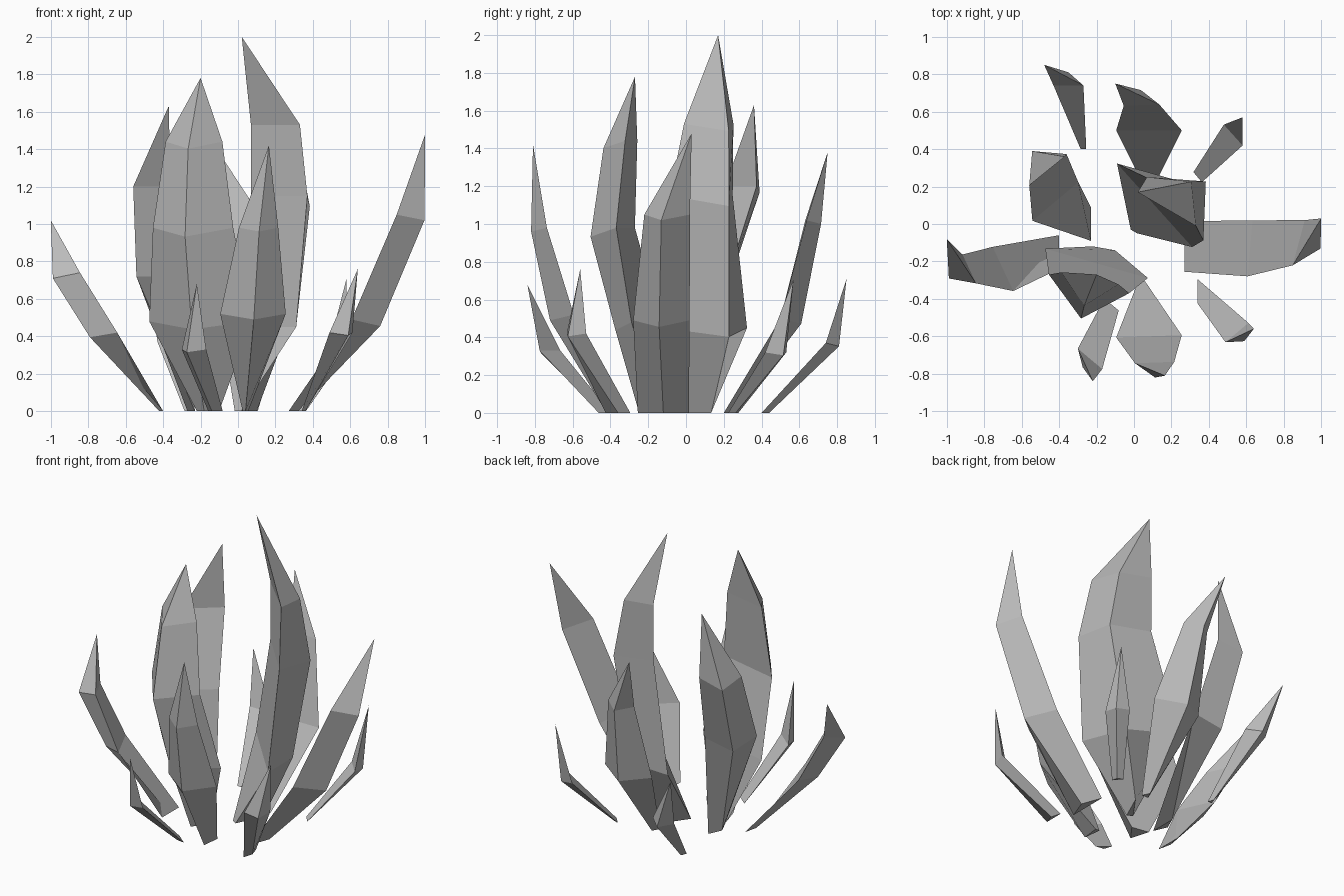
import bpy
import bmesh
from math import cos, sin, radians
from mathutils import Vector

cube = bpy.data.objects.get("Cube")
if cube:
    bpy.data.objects.remove(cube, do_unlink=True)

# One grey stone colour for every shard
grey = bpy.data.materials.new("stone_grey")
grey.use_nodes = True
grey.diffuse_color = (0.5, 0.5, 0.5, 1)
shader = next(n for n in grey.node_tree.nodes if n.type == "BSDF_PRINCIPLED")
shader.inputs["Base Color"].default_value = grey.diffuse_color
shader.inputs["Roughness"].default_value = 0.8


def section(bm, x, y, z, width, depth, facing):
    """Triangular cross-section: two side edges and a ridge pointing outward."""
    centre = Vector((x, y, z))
    out = Vector((cos(radians(facing)), sin(radians(facing)), 0))
    side = Vector((-out.y, out.x, 0)) * width / 2
    ridge = centre + out * depth - Vector((0, 0, depth * 0.25 if z else 0))
    return [bm.verts.new(p) for p in (centre - side, ridge, centre + side)]


def shard(name, sections, tip):
    """Loft a low-poly blade through its sections and close it in a point."""
    bm = bmesh.new()
    rings = [section(bm, *s) for s in sections]
    bm.faces.new(reversed(rings[0]))
    for low, high in zip(rings, rings[1:]):
        for i in range(3):
            j = (i + 1) % 3
            bm.faces.new((low[i], low[j], high[j], high[i]))
    point = bm.verts.new(tip)
    last = rings[-1]
    for i in range(3):
        bm.faces.new((last[i], last[(i + 1) % 3], point))
    bmesh.ops.recalc_face_normals(bm, faces=bm.faces)
    mesh = bpy.data.meshes.new(name)
    bm.to_mesh(mesh)
    bm.free()
    mesh.materials.append(grey)
    obj = bpy.data.objects.new(name, mesh)
    bpy.context.collection.objects.link(obj)
    return obj


# Sections are (x, y, z, width, ridge depth, facing angle), from the ground up

# Tall inner shards
shard("tall_centre_shard",
      [(0, -0.04, 0, 0.04, 0.2, 60), (0.11, 0.1, 0.45, 0.6, 0.19, 42),
       (0.22, 0.08, 1.15, 0.45, 0.22, 42), (0.2, 0.12, 1.53, 0.37, 0.15, 45)],
      (0.02, 0.17, 2))
shard("tall_front_shard",
      [(-0.16, -0.13, 0, 0.12, 0.12, -100), (-0.2, -0.21, 0.48, 0.57, 0.17, -106),
       (-0.24, -0.32, 0.98, 0.44, 0.19, -103), (-0.235, -0.29, 1.44, 0.31, 0.15, -102)],
      (-0.2, -0.27, 1.78))
shard("tall_left_back_shard",
      [(-0.23, 0, 0, 0.18, 0.04, 180), (-0.42, 0.12, 0.72, 0.32, 0.14, 130),
       (-0.46, 0.29, 1.2, 0.26, 0.13, 130)],
      (-0.37, 0.36, 1.63))

# Medium leaning shards
shard("right_side_shard",
      [(0.27, -0.12, 0, 0.27, 0.05, 0), (0.62, -0.13, 0.49, 0.3, 0.14, -5),
       (0.88, -0.1, 1.05, 0.25, 0.12, -15)],
      (1, 0.03, 1.48))
shard("left_side_shard",
      [(-0.4, -0.15, 0, 0.18, 0.02, 180), (-0.7, -0.24, 0.42, 0.26, 0.1, 205),
       (-0.88, -0.24, 0.74, 0.17, 0.12, 205)],
      (-1, -0.08, 1.02))
shard("front_shard",
      [(0.04, -0.3, 0, 0.03, 0.12, -90), (0.08, -0.6, 0.52, 0.35, 0.12, -88),
       (0.11, -0.74, 0.98, 0.21, 0.08, -88)],
      (0.165, -0.81, 1.42))
shard("back_shard",
      [(0.08, 0.2, 0, 0.05, 0.05, 90), (0.08, 0.5, 0.5, 0.35, 0.11, 90),
       (0.04, 0.635, 1.02, 0.19, 0.08, 92)],
      (-0.1, 0.75, 1.38))

# Small outer shards
shard("small_back_left_shard",
      [(-0.27, 0.4, 0, 0.03, 0.04, 90), (-0.35, 0.74, 0.37, 0.16, 0.07, 90)],
      (-0.48, 0.85, 0.71))
shard("small_back_right_shard",
      [(0.34, 0.25, 0, 0.07, 0.02, 40), (0.53, 0.475, 0.32, 0.15, 0.06, 42)],
      (0.58, 0.57, 0.71))
shard("small_front_right_shard",
      [(0.34, -0.36, 0, 0.13, 0.02, 0), (0.55, -0.58, 0.42, 0.16, 0.06, -50)],
      (0.64, -0.56, 0.76))
shard("small_front_left_shard",
      [(-0.12, -0.43, 0, 0.1, 0.03, -130), (-0.235, -0.72, 0.33, 0.17, 0.06, -130)],
      (-0.22, -0.84, 0.68))
